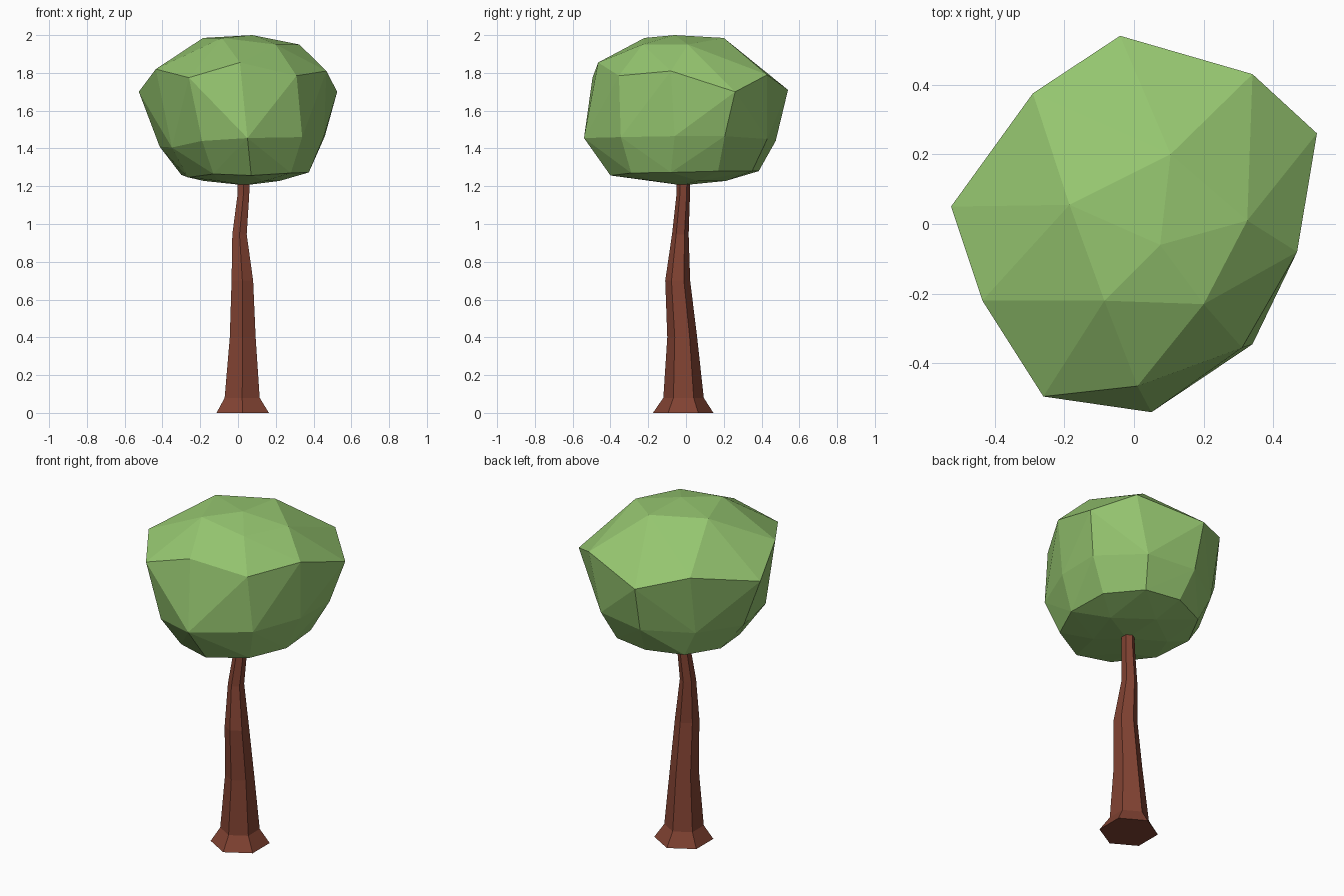
import bpy, bmesh
from math import sin, cos, radians


def material(name, color):
    mat = bpy.data.materials.new(name)
    mat.diffuse_color = (*color, 1)
    return mat


def finish(bm, name, mat):
    bmesh.ops.recalc_face_normals(bm, faces=bm.faces[:])
    mesh = bpy.data.meshes.new(name)
    bm.to_mesh(mesh)
    bm.free()
    mesh.materials.append(mat)
    bpy.context.collection.objects.link(bpy.data.objects.new(name, mesh))


bark = material("bark", (0.22, 0.055, 0.032))
leaf = material("leaf", (0.30, 0.56, 0.16))

# Trunk: bent six-sided column with a flared foot (x, y, z, radius)
sections = [(.025, -.015, 0, .16), (.022, -.013, .08, .107), (.025, -.02, .40, .079),
            (.023, -.044, .70, .066), (.008, -.03, .945, .044),
            (.028, -.015, 1.15, .036), (.031, -.013, 1.25, .036)]
bm = bmesh.new()
rings = [[bm.verts.new((x + r * cos(radians(30 + 60 * i)), y + r * sin(radians(30 + 60 * i)), z))
          for i in range(6)] for x, y, z, r in sections]
for low, high in zip(rings, rings[1:]):
    for i in range(6):
        j = (i + 1) % 6
        bm.faces.new((low[i], low[j], high[j], high[i]))
bm.faces.new(rings[0][::-1])
bm.faces.new(rings[-1])
finish(bm, "trunk", bark)

# Crown: uneven faceted ball, wrapped around rings of points
cap = [(.075, -.06, 2.0), (.105, .20, 1.985), (-.185, .055, 1.985),
       (-.085, -.22, 1.985), (.20, -.23, 1.95), (.325, .01, 1.95)]
shoulder = [(.01, -.465, 1.855), (.31, -.355, 1.785), (.468, -.08, 1.81), (.525, .26, 1.70),
            (.34, .43, 1.79), (-.04, .54, 1.71), (-.29, .375, 1.78), (-.525, .05, 1.70),
            (-.435, -.22, 1.82), (-.26, -.495, 1.775)]
waist = [(.05, -.54, 1.455), (.34, -.345, 1.46), (.455, -.06, 1.465), (.46, .205, 1.465),
         (.26, .43, 1.45), (-.03, .475, 1.44), (-.28, .31, 1.425), (-.415, .05, 1.41),
         (-.35, -.25, 1.405), (-.19, -.455, 1.44)]
underside = [(.07, -.40, 1.257), (.28, -.29, 1.27), (.375, -.08, 1.273), (.36, .17, 1.28),
             (.21, .35, 1.28), (0, .385, 1.28), (-.20, .30, 1.27), (-.30, .10, 1.26),
             (-.265, -.13, 1.247), (-.13, -.35, 1.265)]
bottom = [(.02 + .21 * cos(radians(90 + 72 * i)), .21 * sin(radians(90 + 72 * i)), 1.228)
          for i in range(5)] + [(.035, -.02, 1.205)]
bm = bmesh.new()
for p in cap + shoulder + waist + underside + bottom:
    bm.verts.new(p)
bmesh.ops.convex_hull(bm, input=bm.verts[:])
bmesh.ops.delete(bm, geom=[v for v in bm.verts if not v.link_faces], context='VERTS')
finish(bm, "crown", leaf)
